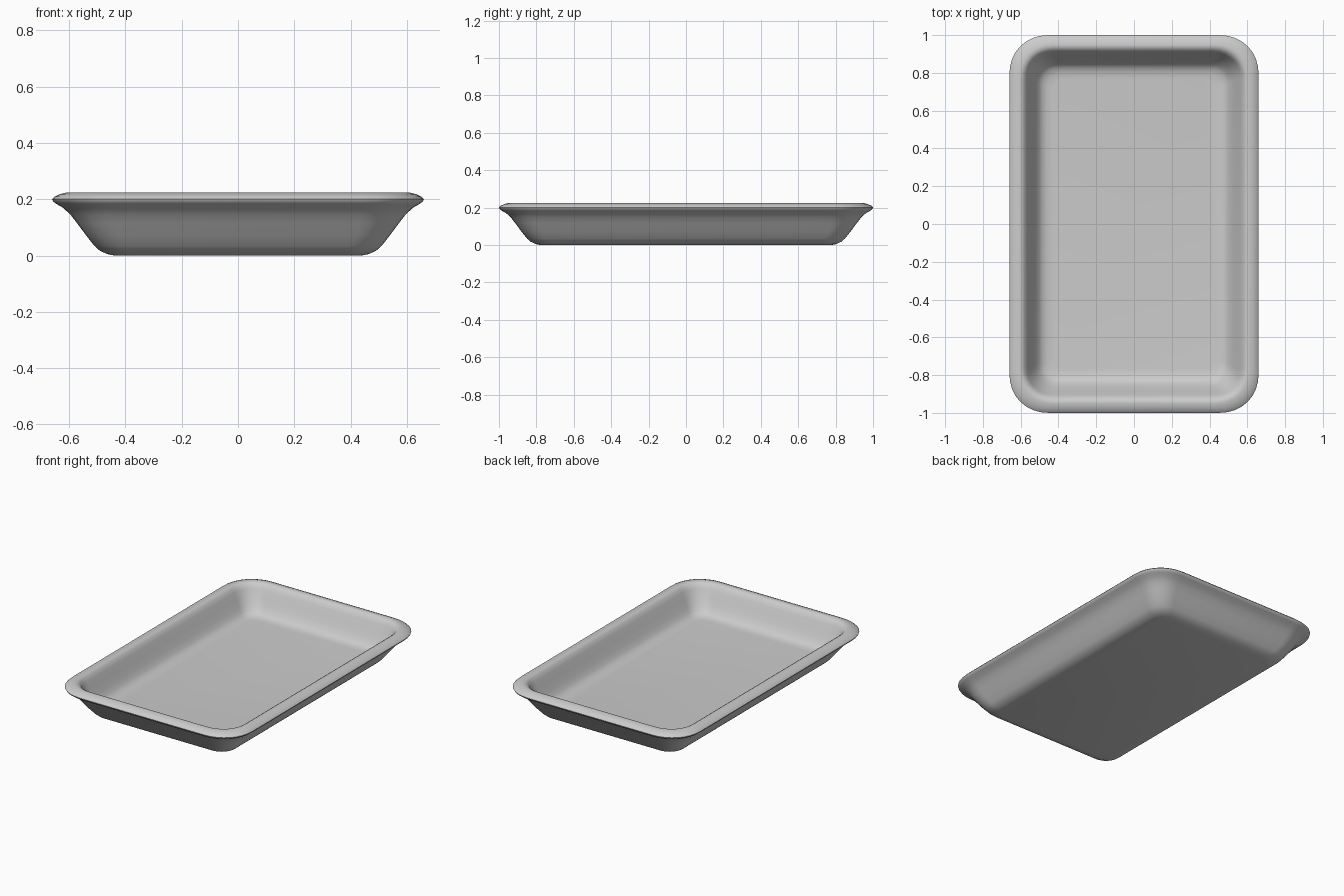
import bpy, bmesh, math

if "Cube" in bpy.data.objects:
    bpy.data.objects.remove(bpy.data.objects["Cube"])

CORNER_STEPS = 8


def ring(bm, hx, z, r):
    # Rounded rectangle; the depth is always 0.34 longer than the width
    hy = hx + 0.34
    verts = []
    for k in range(4):
        sx = 1 if k in (0, 3) else -1
        sy = 1 if k < 2 else -1
        for i in range(CORNER_STEPS + 1):
            a = math.radians(90 * (k + i / CORNER_STEPS))
            c, s = abs(math.cos(a)) ** 0.94, abs(math.sin(a)) ** 0.94
            verts.append(bm.verts.new((sx * (hx - r + r * c), sy * (hy - r + r * s), z)))
    return verts


# Cross-section from underside, over the rim, to the inner floor: half width, z, corner radius
profile = [
    (0.440, 0.000, 0.08), (0.465, 0.005, 0.09), (0.492, 0.018, 0.10),
    (0.510, 0.034, 0.11), (0.540, 0.072, 0.12), (0.572, 0.115, 0.14),
    (0.595, 0.145, 0.16), (0.622, 0.170, 0.18), (0.645, 0.183, 0.20),
    (0.657, 0.192, 0.21), (0.660, 0.200, 0.21), (0.652, 0.209, 0.21),
    (0.633, 0.218, 0.20), (0.610, 0.224, 0.18), (0.595, 0.223, 0.17),
    (0.580, 0.213, 0.16), (0.565, 0.190, 0.14), (0.545, 0.150, 0.12),
    (0.522, 0.108, 0.11), (0.503, 0.078, 0.10), (0.485, 0.062, 0.09),
    (0.460, 0.053, 0.08), (0.430, 0.050, 0.07),
]

# Tray shell
bm = bmesh.new()
rings = [ring(bm, *p) for p in profile]
for a, b in zip(rings, rings[1:]):
    n = len(a)
    for i in range(n):
        j = (i + 1) % n
        bm.faces.new((a[i], a[j], b[j], b[i]))
bm.faces.new(rings[0][::-1])
bm.faces.new(rings[-1])
bmesh.ops.recalc_face_normals(bm, faces=bm.faces[:])
mesh = bpy.data.meshes.new("tray")
bm.to_mesh(mesh)
bm.free()
tray = bpy.data.objects.new("tray", mesh)
bpy.context.collection.objects.link(tray)
bpy.context.view_layer.objects.active = tray
tray.select_set(True)
bpy.ops.object.shade_smooth_by_angle(angle=math.radians(50))
